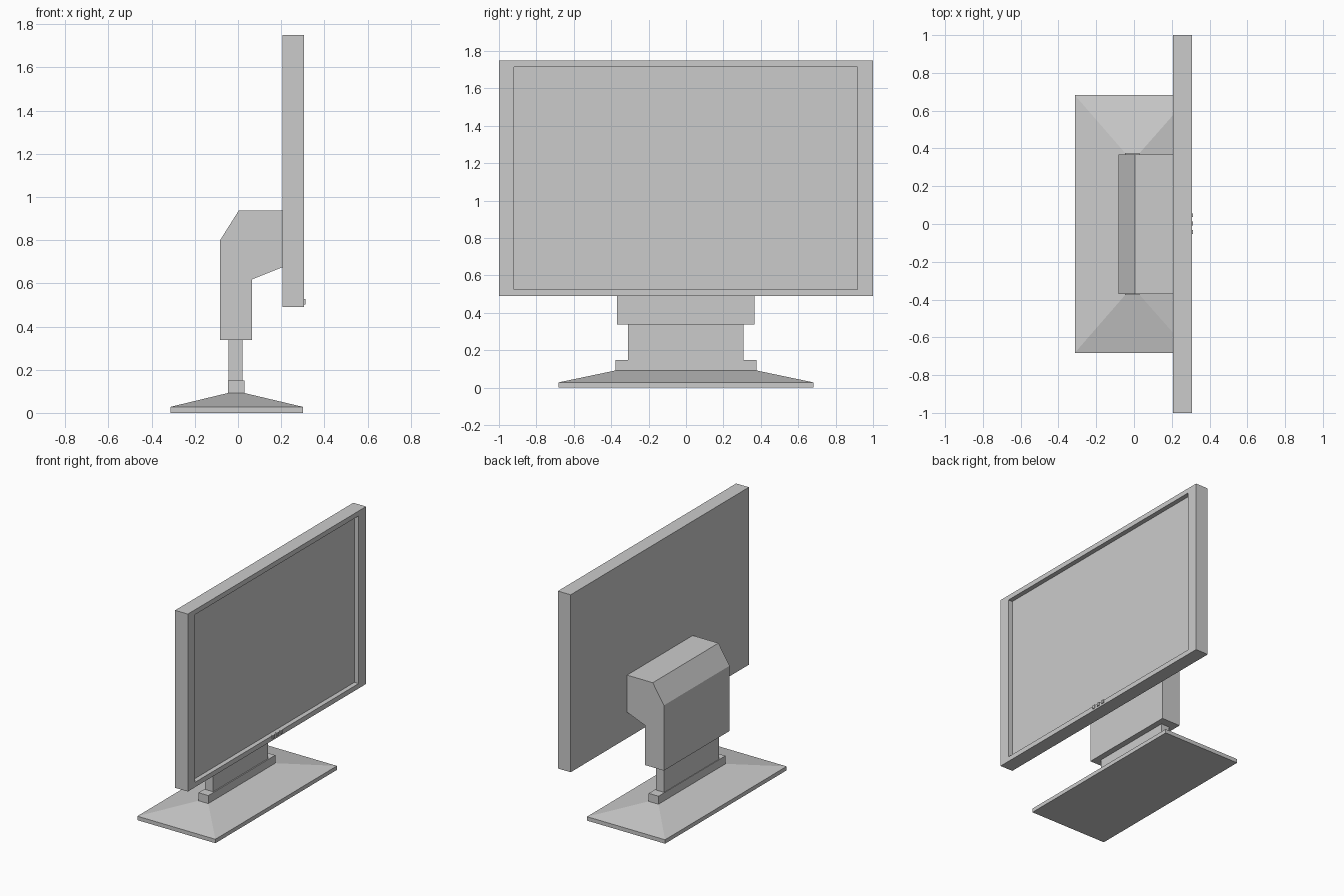
import bpy, bmesh

if "Cube" in bpy.data.objects:
    bpy.data.objects.remove(bpy.data.objects["Cube"])


def make_object(name, bm):
    bmesh.ops.recalc_face_normals(bm, faces=bm.faces)
    mesh = bpy.data.meshes.new(name)
    bm.to_mesh(mesh)
    bm.free()
    obj = bpy.data.objects.new(name, mesh)
    bpy.context.collection.objects.link(obj)
    return obj


def loft(name, rings):
    """Closed solid through rings of matching points."""
    bm = bmesh.new()
    loops = [[bm.verts.new(p) for p in ring] for ring in rings]
    n = len(loops[0])
    for a, b in zip(loops, loops[1:]):
        for i in range(n):
            j = (i + 1) % n
            bm.faces.new((a[i], a[j], b[j], b[i]))
    bm.faces.new(loops[0])
    bm.faces.new(loops[-1])
    return make_object(name, bm)


def rect(x0, x1, y0, y1, z):
    return [(x0, y0, z), (x1, y0, z), (x1, y1, z), (x0, y1, z)]


def box(name, x0, x1, y0, y1, z0, z1):
    return loft(name, [rect(x0, x1, y0, y1, z0), rect(x0, x1, y0, y1, z1)])


# Foot: thin slab with a sloped top
loft("base", [rect(-0.313, 0.3, -0.682, 0.682, 0),
              rect(-0.313, 0.3, -0.682, 0.682, 0.028),
              rect(-0.047, 0.03, -0.376, 0.376, 0.092)])

# Collar and sliding stem
box("base_collar", -0.047, 0.03, -0.376, 0.376, 0.092, 0.149)
box("stem", -0.043, 0.022, -0.31, 0.307, 0.149, 0.36)

# Bent support arm, extruded side profile
profile = [(-0.083, 0.337), (0.064, 0.337), (0.064, 0.618), (0.206, 0.675),
           (0.206, 0.938), (0.004, 0.938), (-0.083, 0.8)]
loft("support_arm", [[(x, y, z) for x, z in profile] for y in (-0.37, 0.367)])

# Display housing with the recessed panel on its +x face
screen = box("display", 0.206, 0.306, -1, 1, 0.49, 1.75)
bm = bmesh.new()
bm.from_mesh(screen.data)
front = max(bm.faces, key=lambda f: f.calc_center_median().x)
bmesh.ops.inset_individual(bm, faces=[front], thickness=0.049)
for v in front.verts:
    v.co.y = -0.92 if v.co.y < 0 else 0.917
panel = bmesh.ops.extrude_discrete_faces(bm, faces=[front])["faces"][0]
for v in panel.verts:
    v.co.x -= 0.033
bm.to_mesh(screen.data)
bm.free()

# Control buttons under the panel
for i, y in enumerate((-0.043, 0.003, 0.046)):
    box(f"button_{i + 1}", 0.3, 0.312, y - 0.01, y + 0.01, 0.503, 0.527)
